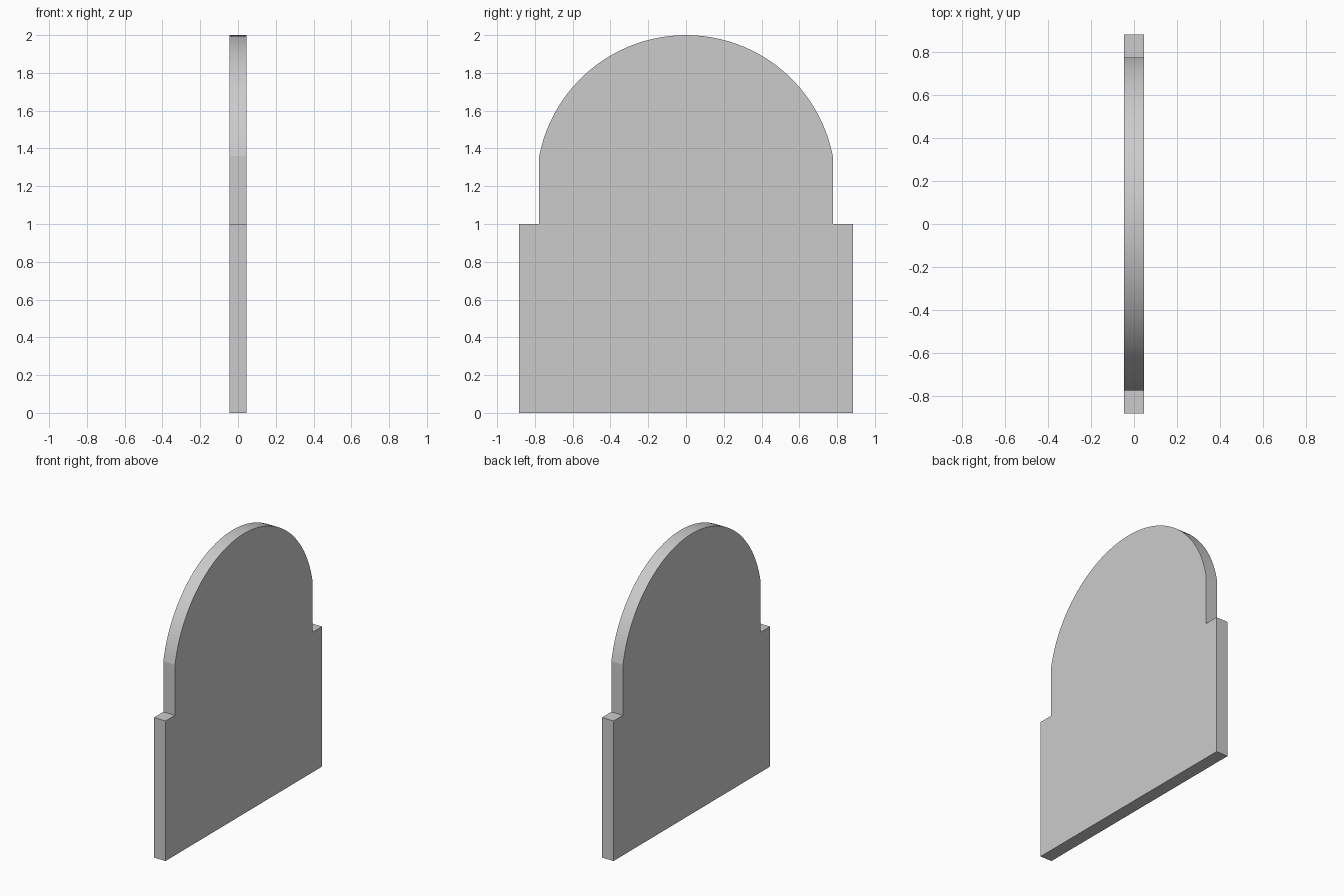
import bpy, bmesh, math

if "Cube" in bpy.data.objects:
    bpy.data.objects.remove(bpy.data.objects["Cube"])

HALF_THICK = 0.046
BASE_W, STEP_Z = 0.883, 1.0
NECK_W, SPRING_Z, TOP_Z = 0.777, 1.36, 2.0
SEGMENTS = 48

# Arch circle through both spring points and the top
rise = TOP_Z - SPRING_Z
radius = (NECK_W ** 2 + rise ** 2) / (2 * rise)
centre_z = TOP_Z - radius
start = math.atan2(SPRING_Z - centre_z, NECK_W)
sweep = math.pi - 2 * start

# Outline in the y-z plane: base, shoulder, arch, shoulder
outline = [(-BASE_W, 0), (BASE_W, 0), (BASE_W, STEP_Z), (NECK_W, STEP_Z)]
for i in range(SEGMENTS + 1):
    a = start + sweep * i / SEGMENTS
    outline.append((radius * math.cos(a), centre_z + radius * math.sin(a)))
outline += [(-NECK_W, STEP_Z), (-BASE_W, STEP_Z)]

# Extrude the outline into a slab
bm = bmesh.new()
face = bm.faces.new([bm.verts.new((-HALF_THICK, y, z)) for y, z in outline])
result = bmesh.ops.extrude_face_region(bm, geom=[face], use_keep_orig=True)
moved = [g for g in result["geom"] if isinstance(g, bmesh.types.BMVert)]
bmesh.ops.translate(bm, verts=moved, vec=(2 * HALF_THICK, 0, 0))
bmesh.ops.recalc_face_normals(bm, faces=bm.faces)

mesh = bpy.data.meshes.new("arched_slab")
bm.to_mesh(mesh)
bm.free()
slab = bpy.data.objects.new("arched_slab", mesh)
bpy.context.collection.objects.link(slab)

# Smooth arch edge with crisp corners
bpy.context.view_layer.objects.active = slab
slab.select_set(True)
bpy.ops.object.shade_smooth_by_angle(angle=math.radians(8))
